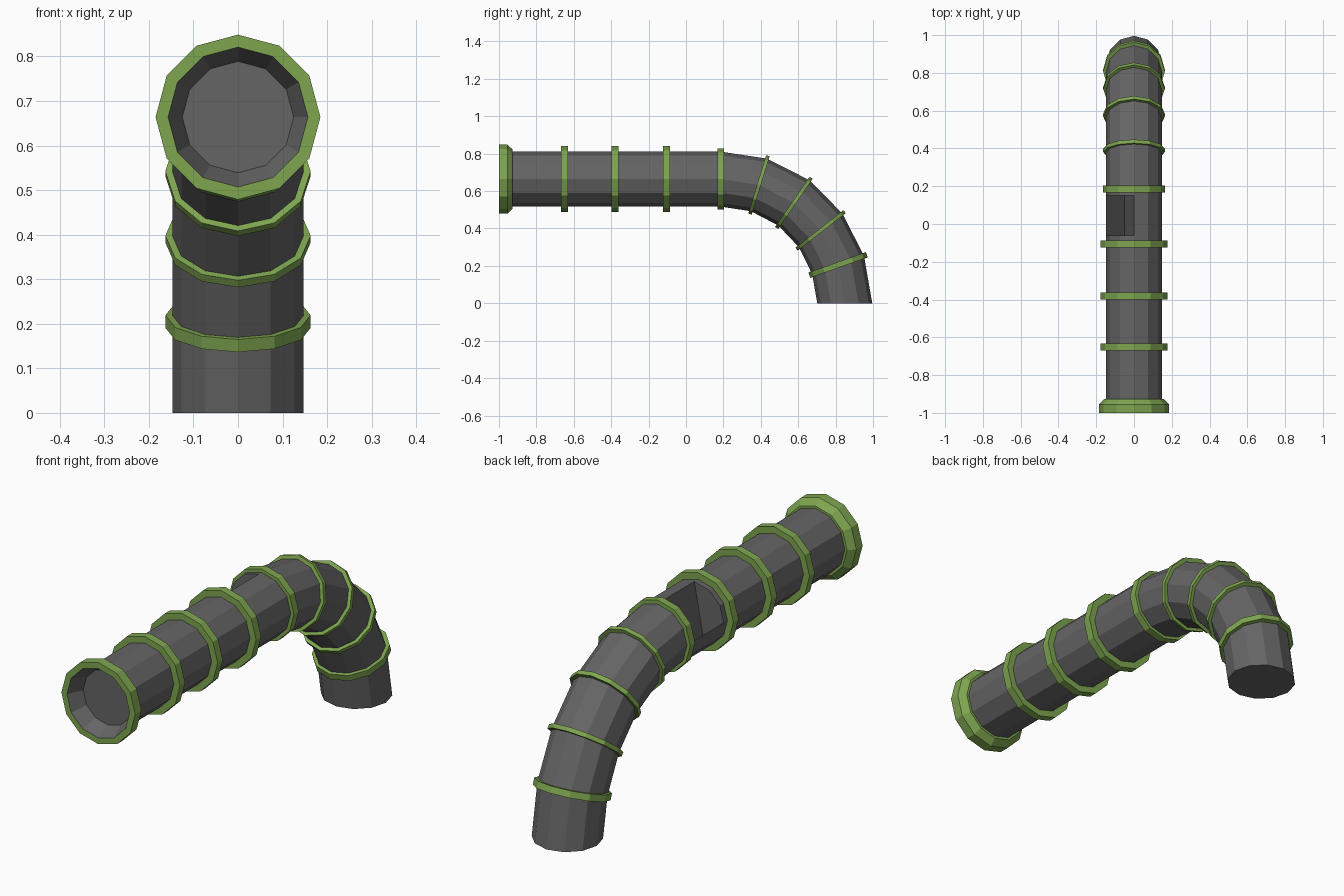
import bpy, bmesh
from math import sin, cos, pi, radians

if "Cube" in bpy.data.objects:
    bpy.data.objects.remove(bpy.data.objects["Cube"])

SIDES = 12
AXIS_Z = 0.664


def material(name, color):
    m = bpy.data.materials.new(name)
    m.diffuse_color = color
    m.use_nodes = True
    m.node_tree.nodes["Principled BSDF"].inputs["Base Color"].default_value = m.diffuse_color
    return m


grey = material("dark_grey", (0.13, 0.13, 0.13, 1))
green = material("green", (0.21, 0.38, 0.08, 1))


def finish(name, bm, mat):
    bmesh.ops.recalc_face_normals(bm, faces=bm.faces)
    me = bpy.data.meshes.new(name)
    bm.to_mesh(me)
    bm.free()
    me.materials.append(mat)
    ob = bpy.data.objects.new(name, me)
    bpy.context.collection.objects.link(ob)
    return ob


def sweep(name, sections, mat, closed=False):
    """Join 12-sided sections (y, z, tilt in degrees, radius)."""
    bm = bmesh.new()
    loops = []
    for y, z, tilt, r in sections:
        t = radians(tilt)
        loop = []
        for i in range(SIDES):
            a = 2 * pi * i / SIDES
            up = r * sin(a)
            loop.append(bm.verts.new((r * cos(a), y + up * sin(t), z + up * cos(t))))
        loops.append(loop)
    pairs = list(zip(loops, loops[1:]))
    if closed:
        pairs.append((loops[-1], loops[0]))
    else:
        bm.faces.new(loops[0])
        bm.faces.new(loops[-1])
    for p, q in pairs:
        for i in range(SIDES):
            j = (i + 1) % SIDES
            bm.faces.new((p[i], p[j], q[j], q[i]))
    return finish(name, bm, mat)


def band(name, y, z, tilt, r, width):
    t = radians(tilt)
    dy, dz = cos(t) * width / 2, -sin(t) * width / 2
    sweep(name, [(y + s * dy, z + s * dz, tilt, rr)
                 for s, rr in ((-1, 0.138), (-1, r), (1, r), (1, 0.138))], green, True)


# bend joints: y, z, tilt, band width
joints = [(0.185, AXIS_Z, 0, 0.035), (0.39, 0.633, 17, 0.02), (0.577, 0.537, 34.5, 0.02),
          (0.72, 0.39, 52, 0.02), (0.813, 0.205, 70.5, 0.03)]

# pipe with recessed mouth, straight run, bend and closed foot
path = [(-0.93, AXIS_Z, 0, 0.125), (-1.0, AXIS_Z, 0, 0.157), (-0.95, AXIS_Z, 0, 0.147)]
path += [(y, z, t, 0.147) for y, z, t, w in joints]
path += [(0.849, 0.0, 90, 0.147)]
pipe = sweep("pipe", path, grey)

# notch in the upper left of the straight run
bm = bmesh.new()
outline = [(-0.05, 0.54), (0.004, 0.832), (-0.2, 0.85), (-0.19, 0.719)]
front = [bm.verts.new((x, -0.06, z)) for x, z in outline]
back = [bm.verts.new((x, 0.15, z)) for x, z in outline]
bm.faces.new(front)
bm.faces.new(back)
for i in range(4):
    j = (i + 1) % 4
    bm.faces.new((front[i], front[j], back[j], back[i]))
cutter = finish("notch_cutter", bm, grey)
cutter.hide_render = True
mod = pipe.modifiers.new("notch", "BOOLEAN")
mod.operation = "DIFFERENCE"
mod.solver = "EXACT"
mod.object = cutter
bpy.context.view_layer.objects.active = pipe
bpy.ops.object.modifier_apply(modifier=mod.name)
bpy.data.objects.remove(cutter)

# mouth collar
sweep("mouth_collar", [(y, AXIS_Z, 0, r) for y, r in
                       ((-1, 0.157), (-1, 0.185), (-0.955, 0.185), (-0.927, 0.158), (-0.927, 0.14))],
      green, True)

# bands on the straight run and on the bend
for i, y in enumerate((-0.65, -0.38, -0.105)):
    band(f"straight_band_{i + 1}", y, AXIS_Z, 0, 0.177, 0.037)
for i, (y, z, t, w) in enumerate(joints):
    band(f"bend_band_{i + 1}", y, z, t, 0.163, w)
